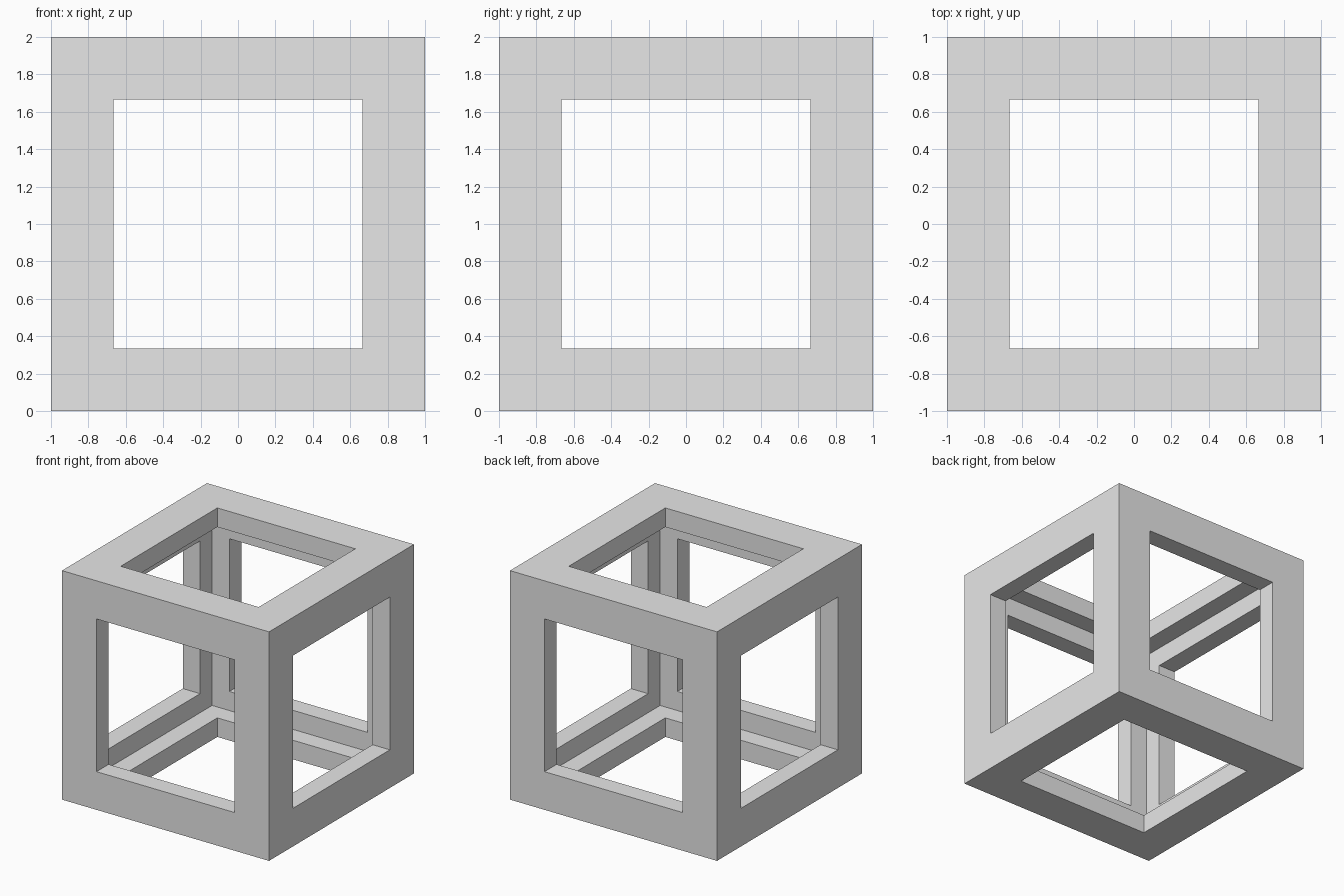
import bpy
import bmesh

default = bpy.data.objects.get("Cube")
if default:
    bpy.data.objects.remove(default, do_unlink=True)

SIZE = 2.0
BORDER = SIZE / 6      # width of the frame around each opening
WALL = SIZE / 12       # thickness of the hollow shell

# Plain grey finish
grey = bpy.data.materials.new("light_grey")
grey.use_nodes = True
colour = (0.8, 0.8, 0.8, 1.0)
grey.diffuse_color = colour
grey.node_tree.nodes["Principled BSDF"].inputs["Base Color"].default_value = colour

# Cube skin with a square opening in every side
bm = bmesh.new()
bmesh.ops.create_cube(bm, size=SIZE)
bmesh.ops.translate(bm, verts=bm.verts, vec=(0, 0, SIZE / 2))
sides = list(bm.faces)
bmesh.ops.inset_individual(bm, faces=sides, thickness=BORDER, use_even_offset=True)
bmesh.ops.delete(bm, geom=sides, context='FACES')
bmesh.ops.recalc_face_normals(bm, faces=bm.faces)

mesh = bpy.data.meshes.new("open_cube_frame")
bm.to_mesh(mesh)
bm.free()
mesh.materials.append(grey)
frame = bpy.data.objects.new("open_cube_frame", mesh)
bpy.context.collection.objects.link(frame)

# Thicken the skin inwards, leaving a hollow with L-shaped edge bars
shell = frame.modifiers.new("wall_thickness", 'SOLIDIFY')
shell.thickness = WALL
shell.offset = -1
shell.use_even_offset = True
shell.use_rim = True
